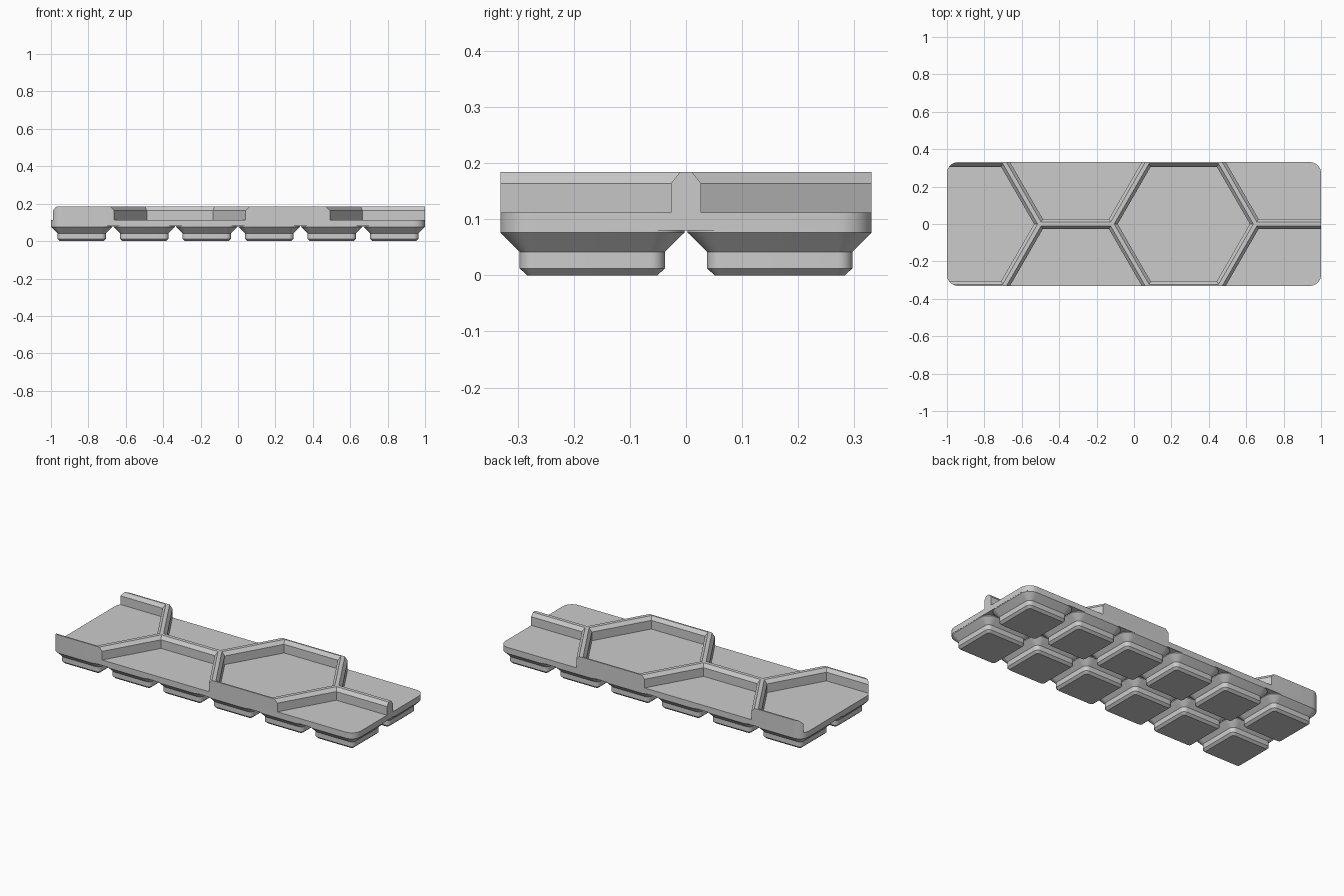
import bpy, bmesh, math

cube = bpy.data.objects.get("Cube")
if cube:
    bpy.data.objects.remove(cube)

grey = bpy.data.materials.new("plain_grey")
grey.use_nodes = True
GREY = (0.6, 0.6, 0.6, 1)
grey.diffuse_color = GREY
grey.node_tree.nodes["Principled BSDF"].inputs["Base Color"].default_value = GREY

PITCH = 0.334            # spacing of the feet
HALF_X, HALF_Y = 1.0, 0.331
CORNER = 0.06
FLOOR, RIM = 0.112, 0.184
APOTHEM = 0.333          # hexagon cell, centre to flat side
HEX_R = APOTHEM / math.cos(math.pi / 6)


def rounded_rect(hx, hy, r, steps=8):
    """Outline of a rounded rectangle, anticlockwise."""
    pts = []
    for q, (sx, sy) in enumerate(((1, 1), (-1, 1), (-1, -1), (1, -1))):
        for i in range(steps + 1):
            a = (q + i / steps) * math.pi / 2
            pts.append((sx * (hx - r) + r * math.cos(a), sy * (hy - r) + r * math.sin(a)))
    return pts


def hexagon(apothem):
    r = apothem / math.cos(math.pi / 6)
    return [(r * math.cos(k * math.pi / 3), r * math.sin(k * math.pi / 3)) for k in range(6)]


def loft(bm, levels, cx=0, cy=0):
    """Skin a stack of (z, outline) levels and cap both ends."""
    rings = [[bm.verts.new((cx + x, cy + y, z)) for x, y in pts] for z, pts in levels]
    for low, high in zip(rings, rings[1:]):
        n = len(low)
        for i in range(n):
            j = (i + 1) % n
            bm.faces.new((low[i], low[j], high[j], high[i]))
    bm.faces.new(rings[0][::-1])
    bm.faces.new(rings[-1])


def make_object(name, bm):
    mesh = bpy.data.meshes.new(name)
    bm.to_mesh(mesh)
    bm.free()
    mesh.materials.append(grey)
    obj = bpy.data.objects.new(name, mesh)
    bpy.context.collection.objects.link(obj)
    return obj


def smooth(obj):
    bpy.ops.object.select_all(action="DESELECT")
    obj.select_set(True)
    bpy.context.view_layer.objects.active = obj
    bpy.ops.object.shade_smooth_by_angle(angle=math.radians(25))


# Stepped feet, six by two
foot_levels = [(z, rounded_rect(h, h, r)) for z, h, r in (
    (0, 0.116, 0.0125), (0.0125, 0.1295, 0.026), (0.042, 0.1295, 0.026),
    (0.076, 0.164, CORNER), (0.08, 0.164, CORNER))]
for row in range(2):
    for col in range(6):
        bm = bmesh.new()
        loft(bm, foot_levels, (col - 2.5) * PITCH, (row - 0.5) * PITCH)
        smooth(make_object(f"foot_{row + 1}_{col + 1}", bm))

# Tray slab, full height before the pockets are cut
bm = bmesh.new()
outline = rounded_rect(HALF_X, HALF_Y, CORNER)
loft(bm, [(0.08, outline), (RIM, outline)])
tray = make_object("hexagon_tray", bm)

# Hexagonal pockets with a chamfered mouth; the slab left between them is the walls
bm = bmesh.new()
pocket = [(FLOOR, hexagon(APOTHEM - 0.027)), (0.1635, hexagon(APOTHEM - 0.027)),
          (RIM, hexagon(APOTHEM - 0.0107)), (RIM + 0.02, hexagon(APOTHEM - 0.0107))]
MIDDLE = 0.266
for step in range(-2, 2):
    x = MIDDLE + step * 1.5 * HEX_R
    for y in ((0,) if step % 2 == 0 else (-APOTHEM, APOTHEM)):
        loft(bm, pocket, x, y)
cutter = make_object("pocket_cutter", bm)

cut = tray.modifiers.new("pockets", "BOOLEAN")
cut.operation = "DIFFERENCE"
cut.solver = "EXACT"
cut.object = cutter
bpy.context.view_layer.objects.active = tray
bpy.ops.object.modifier_apply(modifier=cut.name)
bpy.data.objects.remove(cutter)
smooth(tray)
